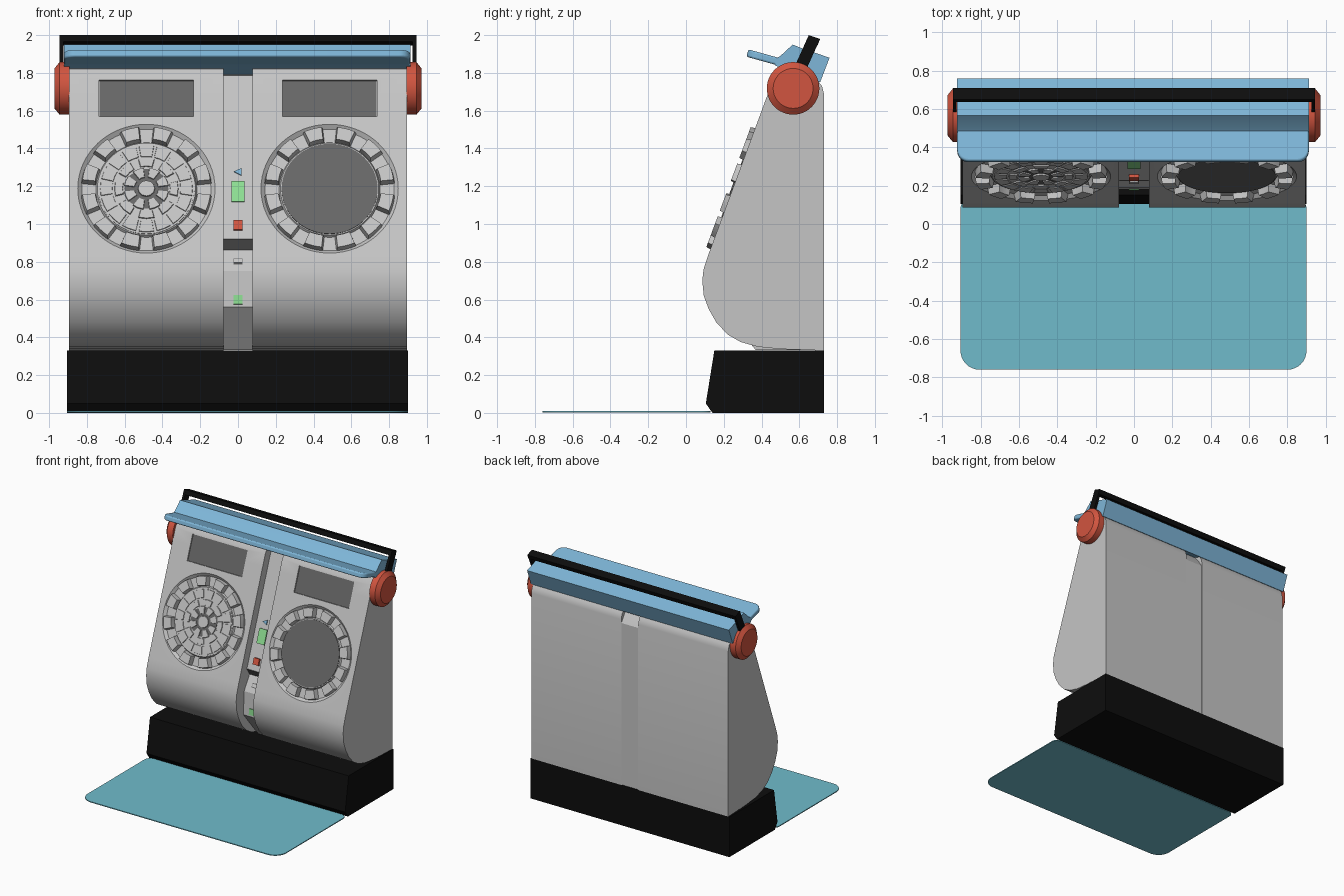
import bpy, bmesh, math
from mathutils import Matrix, Vector

if "Cube" in bpy.data.objects:
    bpy.data.objects.remove(bpy.data.objects["Cube"])

def material(name, rgb):
    m = bpy.data.materials.new(name)
    m.diffuse_color = (*rgb, 1)
    m.use_nodes = True
    m.node_tree.nodes["Principled BSDF"].inputs["Base Color"].default_value = m.diffuse_color
    return m

GREY = material("light_grey", (0.56, 0.56, 0.56))
DARK = material("dark_grey", (0.135, 0.135, 0.135))
BLACK = material("black", (0.004, 0.004, 0.004))
BLUE = material("sky_blue", (0.21, 0.47, 0.69))
RED = material("red", (0.64, 0.09, 0.05))
TEAL = material("teal", (0.16, 0.50, 0.60))
GREEN = material("green", (0.27, 0.74, 0.29))

SLOPE = 0.37
# local (x, y, z) -> world (y, z, x): side profiles extruded across the width
SIDE = Matrix(((0, 0, 1, 0), (1, 0, 0, 0), (0, 1, 0, 0), (0, 0, 0, 1)))

def front(x, z, y=None, slope=SLOPE):
    """Local frame on the sloping front: x right, y up the slope, z outward."""
    if y is None:
        y = 0.43 + (z - 1.68) * SLOPE
    return Matrix.Translation((x, y, z)) @ Matrix.Rotation(math.atan2(1, slope), 4, 'X')

def add_prism(bm, pts, h0, h1, taper=1.0, M=Matrix()):
    c = sum((Vector(p) for p in pts), Vector((0, 0))) / len(pts)
    lo = [bm.verts.new(M @ Vector((p[0], p[1], h0))) for p in pts]
    hi = [bm.verts.new(M @ (c + (Vector(p) - c) * taper).to_3d() + M.to_3x3() @ Vector((0, 0, h1))) for p in pts]
    bm.faces.new(lo[::-1])
    bm.faces.new(hi)
    for i in range(len(pts)):
        j = (i + 1) % len(pts)
        bm.faces.new((lo[i], lo[j], hi[j], hi[i]))

def finish(name, bm, mat, smooth=True):
    bmesh.ops.recalc_face_normals(bm, faces=bm.faces)
    me = bpy.data.meshes.new(name)
    bm.to_mesh(me)
    bm.free()
    me.materials.append(mat)
    ob = bpy.data.objects.new(name, me)
    bpy.context.collection.objects.link(ob)
    if smooth:
        smooth_by_angle(ob)
    return ob

def smooth_by_angle(ob):
    bpy.ops.object.select_all(action='DESELECT')
    ob.select_set(True)
    bpy.context.view_layer.objects.active = ob
    bpy.ops.object.shade_smooth_by_angle(angle=math.radians(28))

def prism(name, pts, h0, h1, mat, M=Matrix(), taper=1.0):
    bm = bmesh.new()
    add_prism(bm, pts, h0, h1, taper, M)
    return finish(name, bm, mat)

def circle(r, n=48):
    return [(r * math.cos(2 * math.pi * i / n), r * math.sin(2 * math.pi * i / n)) for i in range(n)]

def rect(w, h):
    return [(-w / 2, -h / 2), (w / 2, -h / 2), (w / 2, h / 2), (-w / 2, h / 2)]

def rounded(x0, x1, y0, y1, r_front, r_back, n=8):
    pts = []
    for cx, cy, a, r in ((x0, y0, 180, r_front), (x1, y0, 270, r_front), (x1, y1, 0, r_back), (x0, y1, 90, r_back)):
        ox, oy = cx + (r if cx == x0 else -r), cy + (r if cy == y0 else -r)
        for i in range(n + 1):
            t = math.radians(a + 90 * i / n)
            pts.append((ox + r * math.cos(t), oy + r * math.sin(t)))
    return pts

def sector(r0, r1, mid, half, n=4):
    a = [math.radians(mid - half + 2 * half * i / n) for i in range(n + 1)]
    return [(r1 * math.cos(t), r1 * math.sin(t)) for t in a] + [(r0 * math.cos(t), r0 * math.sin(t)) for t in a[::-1]]

def cut(ob, cutters):
    for c in cutters:
        c.hide_render = True
        mod = ob.modifiers.new("cut", 'BOOLEAN')
        mod.operation, mod.solver, mod.object = 'DIFFERENCE', 'EXACT', c
        bpy.context.view_layer.objects.active = ob
        bpy.ops.object.modifier_apply(modifier=mod.name)
        bpy.data.objects.remove(c)
    smooth_by_angle(ob)

# floor mat and plinth
prism("floor_mat", rounded(-0.905, 0.9, -0.76, 0.13, 0.1, 0.05), 0.003, 0.01, TEAL)
prism("plinth", [(0.15, 0.33), (0.105, 0.05), (0.14, 0), (0.73, 0), (0.73, 0.33)], -0.905, 0.9, BLACK, SIDE)

# two cabinet halves with screens and round dials
cabinet = [(0.465, 1.775), (0.43, 1.68), (0.1155, 0.83), (0.093, 0.76), (0.086, 0.70), (0.094, 0.62), (0.12, 0.55),
           (0.16, 0.48), (0.22, 0.415), (0.29, 0.375), (0.38, 0.35), (0.5, 0.338), (0.73, 0.33), (0.73, 1.69),
           (0.72, 1.73), (0.68, 1.78), (0.62, 1.825), (0.55, 1.835), (0.50, 1.82)]
for side, s in (("left", -1), ("right", 1)):
    x0, x1 = sorted((s * 0.077, s * 0.895))
    body = prism(side + "_cabinet", cabinet, x0, x1, GREY, SIDE)
    dial, screen = front(s * 0.485, 1.187), front(s * 0.485, 1.665)
    cut(body, [prism("dial_cutter", circle(0.342, 64), -0.02, 0.02, GREY, dial, 0.385 / 0.342),
               prism("screen_cutter", rect(0.5, 0.205), -0.015, 0.03, GREY, screen)])
    prism(side + "_screen", rect(0.498, 0.203), -0.016, -0.009, DARK, screen)
    # ring of twelve buttons
    bm = bmesh.new()
    for k in range(12):
        add_prism(bm, sector(0.268, 0.347, 15 + 30 * k, 9), -0.02, 0.024, 0.86, dial)
    finish(side + "_dial_buttons", bm, GREY)
    prism(side + "_dial_rim", circle(0.268, 64), -0.021, -0.006, GREY, dial, 0.97)
    if s > 0:
        prism("right_dial_face", circle(0.254, 64), -0.01, -0.002, DARK, dial)
    else:
        # patterned face: hub, two rings of petals, outer spokes
        prism("left_dial_face", circle(0.254, 64), -0.01, -0.002, GREY, dial)
        prism("left_dial_shadow_gap", circle(0.118, 10), -0.004, -0.0005, DARK, dial)
        bm = bmesh.new()
        add_prism(bm, circle(0.046, 12), -0.004, 0.008, 0.95, dial)
        for k in range(8):
            add_prism(bm, sector(0.062, 0.12, 45 * k + 22.5, 15, 2), -0.004, 0.006, 0.9, dial)
            add_prism(bm, sector(0.125, 0.17, 45 * k, 15, 2), -0.004, 0.005, 0.9, dial)
        for k in range(16):
            add_prism(bm, sector(0.18, 0.245, 22.5 * k, 9.5, 2), -0.004, 0.003, 0.95, dial)
        finish("left_dial_petals", bm, GREY)
    # hinge knob
    bm = bmesh.new()
    K = Matrix.Translation((0, 0.567, 1.718)) @ SIDE
    add_prism(bm, circle(0.139), s * 0.893, s * 0.945, 1, K)
    add_prism(bm, circle(0.139), s * 0.945, s * 0.972, 0.76, K)
    bmesh.ops.remove_doubles(bm, verts=bm.verts, dist=1e-4)
    inner = [f for f in bm.faces if len(f.verts) > 4 and abs(abs(f.calc_center_median().x) - 0.945) < 0.001]
    bmesh.ops.delete(bm, geom=inner, context='FACES_ONLY')
    finish(side + "_knob", bm, RED)
    # handle arm
    a0, a1 = sorted((s * 0.925, s * 0.945))
    prism(side + "_handle_arm", [(0.65, 2.0), (0.71, 1.98), (0.62, 1.78), (0.56, 1.80)], a0, a1, BLACK, SIDE)

prism("handle_bar", [(0.65, 2.0), (0.71, 1.98), (0.696, 1.945), (0.636, 1.965)], -0.945, 0.945, BLACK, SIDE)

# recessed centre column with a stepped lower box
column = [(0.545, 1.785), (0.226, 0.92), (0.262, 0.865), (0.19, 0.75), (0.18, 0.56), (0.37, 0.332),
          (0.728, 0.332), (0.728, 1.66), (0.69, 1.72), (0.62, 1.80)]
prism("centre_column", column, -0.078, 0.078, GREY, SIDE)

def on_column(z):
    return front(0, z, 0.505 + (z - 1.68) * SLOPE)

# small controls on the column
prism("arrow_mark", [(-0.022, 0), (0.018, -0.02), (0.018, 0.02)], 0, 0.008, BLUE, on_column(1.275))
prism("green_display", rect(0.07, 0.116), 0, 0.009, GREEN, on_column(1.17))
prism("red_button", rect(0.05, 0.052), 0, 0.018, RED, on_column(0.99))
prism("column_recess_band", rect(0.152, 0.066), 0, 0.003, DARK, front(0, 0.8925, 0.244, -0.65))
prism("card_slot_frame", rect(0.05, 0.036), 0, 0.004, DARK, front(0, 0.80, 0.2213, 0.626))
prism("card_slot", rect(0.04, 0.022), 0, 0.008, GREY, front(0, 0.80, 0.2213, 0.626))
prism("green_button", rect(0.05, 0.05), 0, 0.006, GREEN, front(0, 0.60, 0.182, 0.053))

# canopy: housing over the cabinet top and a thin round-cornered lip
prism("canopy_housing", [(0.47, 1.84), (0.50, 1.828), (0.58, 1.79), (0.71, 1.75), (0.76, 1.88), (0.61, 1.932),
                         (0.565, 1.95), (0.50, 1.89), (0.475, 1.875)], -0.922, 0.912, BLUE, SIDE)
lip = prism("canopy_lip", rounded(-0.922, 0.912, 0, 0.2, 0.06, 0.01), -0.02, 0.02, BLUE,
            Matrix.Translation((0, 0.325, 1.905)) @ Matrix.Rotation(math.radians(-15.5), 4, 'X'))
bev = lip.modifiers.new("soft_edge", 'BEVEL')
bev.width, bev.segments, bev.limit_method = 0.01, 3, 'ANGLE'
